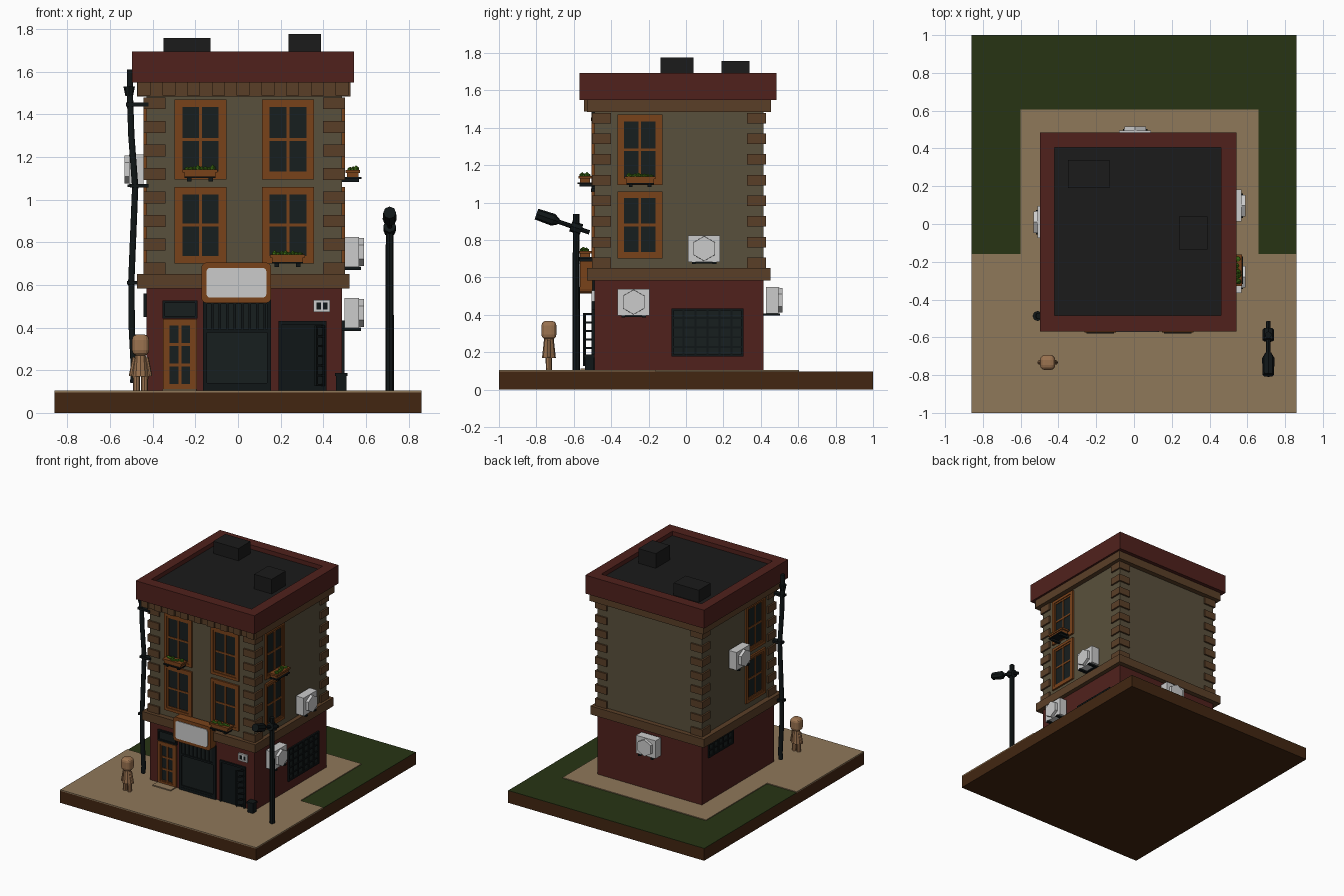
import bpy, bmesh, math, random
from mathutils import Vector, Matrix

if "Cube" in bpy.data.objects:
    bpy.data.objects.remove(bpy.data.objects["Cube"])
random.seed(4)

# Display colours (0-255), turned into linear values below
COL = dict(soil=(66, 38, 17), grass=(39, 52, 20), pave=(143, 120, 90), red=(80, 33, 28),
           wall=(89, 80, 60), trim=(90, 63, 39), wood=(121, 66, 26), glass=(23, 30, 30),
           dark=(16, 22, 23), roof=(27, 27, 27), white=(222, 222, 222), leaf=(58, 105, 18),
           skin=(155, 115, 80))
MATS = {}
for k, c in COL.items():
    MATS[k] = bpy.data.materials.new(k)
    MATS[k].diffuse_color = (*[v / 255 / 12.92 if v < 11 else ((v / 255 + .055) / 1.055) ** 2.4 for v in c], 1)


def finish(name, bm, mat, smooth=False):
    me = bpy.data.meshes.new(name)
    bmesh.ops.recalc_face_normals(bm, faces=bm.faces)
    for f in bm.faces:
        f.smooth = smooth
    bm.to_mesh(me)
    bm.free()
    me.materials.append(MATS[mat])
    ob = bpy.data.objects.new(name, me)
    bpy.context.collection.objects.link(ob)
    return ob


def boxes(name, mat, items):
    """One object from boxes given as (x0, x1, y0, y1, z0, z1)."""
    bm = bmesh.new()
    for x0, x1, y0, y1, z0, z1 in items:
        m = Matrix.Translation(((x0 + x1) / 2, (y0 + y1) / 2, (z0 + z1) / 2)) @ Matrix.Diagonal(
            (abs(x1 - x0), abs(y1 - y0), z1 - z0, 1))
        bmesh.ops.create_cube(bm, size=1, matrix=m)
    return finish(name, bm, mat)


def rods(name, mat, items, n=8):
    """One object from tapered rods given as (start, end, r0, r1)."""
    bm = bmesh.new()
    for a, b, r0, r1 in items:
        a, b = Vector(a), Vector(b)
        m = Matrix.Translation((a + b) / 2) @ (b - a).to_track_quat('Z', 'Y').to_matrix().to_4x4()
        bmesh.ops.create_cone(bm, cap_ends=True, segments=n, radius1=r0, radius2=r1,
                              depth=(b - a).length, matrix=m)
    return finish(name, bm, mat)


def blobs(name, mat, items):
    bm = bmesh.new()
    for p, s in items:
        bmesh.ops.create_icosphere(bm, subdivisions=1, radius=1,
                                   matrix=Matrix.Translation(p) @ Matrix.Diagonal((*s, 1)))
    return finish(name, bm, mat)


def bevel(ob, r, only_y=False):
    bm = bmesh.new()
    bm.from_mesh(ob.data)
    es = [e for e in bm.edges if not only_y or abs(e.verts[0].co.y - e.verts[1].co.y) > 1e-4]
    bmesh.ops.bevel(bm, geom=es, offset=r, segments=3, profile=.5, affect='EDGES')
    bm.to_mesh(ob.data)
    bm.free()


# Building faces: u runs along the wall, d is the distance out of it
X0, X1, Y0, Y1 = -.43, .488, -.49, .415


def pt(f, u, d, z):
    return {'front': (u, Y0 - d, z), 'back': (u, Y1 + d, z),
            'right': (X1 + d, u, z), 'left': (X0 - d, u, z)}[f]


def on(f, u0, u1, z0, z1, d0, d1):
    a, b = pt(f, u0, d0, z0), pt(f, u1, d1, z1)
    return (min(a[0], b[0]), max(a[0], b[0]), min(a[1], b[1]), max(a[1], b[1]), z0, z1)


def frame(f, u0, u1, z0, z1, t, d0, d1):
    return [on(f, u0, u0 + t, z0, z1, d0, d1), on(f, u1 - t, u1, z0, z1, d0, d1),
            on(f, u0 + t, u1 - t, z0, z0 + t, d0, d1), on(f, u0 + t, u1 - t, z1 - t, z1, d0, d1)]


def grid(f, u0, u1, z0, z1, cols, rows, t, d0, d1):
    us = [u0 + (u1 - u0) * i / cols for i in range(1, cols)]
    zs = [z0 + (z1 - z0) * i / rows for i in range(1, rows)]
    return [on(f, u - t, u + t, z0, z1, d0, d1) for u in us] + \
           [on(f, u0, u1, z - t, z + t, d0, d1 - .001) for z in zs]


def window(f, u0, u1, z0, z1):
    boxes(f + '_window_glass', 'glass', [on(f, u0 + .02, u1 - .02, z0 + .02, z1 - .02, -.01, .002)])
    boxes(f + '_window_frame', 'wood', frame(f, u0, u1, z0, z1, .022, -.01, .014) +
          frame(f, u0 + .022, u1 - .022, z0 + .022, z1 - .022, .014, -.01, .008) +
          grid(f, u0 + .03, u1 - .03, z0 + .03, z1 - .03, 2, 2, .007, -.01, .007))


def planter(f, u, z):
    w = .083
    boxes(f + '_planter_shelf', 'dark', [on(f, u - w + .01, u + w - .01, z, z + .008, 0, .09)] +
          [on(f, u + s * .05 - .01, u + s * .05 + .01, z - .015, z, 0, .08) for s in (-1, 1)])
    boxes(f + '_planter_box', 'wood', [on(f, u - w + .01, u + w - .01, z + .008, z + .028, .022, .078),
                                       on(f, u - w, u + w, z + .028, z + .042, .015, .085)])
    blobs(f + '_planter_leaves', 'leaf', [
        (pt(f, u - .06 + .017 * i, .05 + random.uniform(-.018, .018), z + .043),
         (.016, .016, random.uniform(.01, .022))) for i in range(8)])


def air_unit(f, u, z):
    """Air conditioner with stepped front, hexagonal fan cover and bracket."""
    w, h = .085, .142
    zc = z + h / 2
    boxes(f + '_air_unit', 'white', [on(f, u - w, u + w, z, z + h, .012, .08)])
    rods(f + '_air_unit_fan', 'white', [(pt(f, u, .075, zc), pt(f, u, .102, zc), .067, .066)], 6)
    boxes(f + '_air_unit_bracket', 'dark', [
        on(f, u + s * .055 - .01, u + s * .055 + .01, z - .012, z, 0, .088) for s in (-1, 1)] +
        [on(f, u - .065, u + .065, z - .008, z, 0, .02)])


# Ground slab, lawn and pavement
boxes('ground_slab', 'soil', [(-.86, .86, -1, 1, 0, .096)])
boxes('lawn', 'grass', [(-.86, .86, -.16, 1, .095, .098)])
boxes('pavement', 'pave', [(-.86, .86, -1, -.16, .095, .104), (-.6, .66, -.16, .605, .095, .104)])
boxes('door_step', 'pave', [(-.355, -.195, -.565, Y0, .1, .112)])

# Building body, bands and roof
boxes('ground_floor', 'red', [(X0, X1, Y0, Y1, .1, .59)])
boxes('upper_walls', 'wall', [(X0, X1, Y0, Y1, .64, 1.5)])
boxes('middle_band', 'trim', [(-.473, .522, -.53, .453, .583, .65)])
boxes('upper_cornice', 'trim', [(-.473, .527, -.53, .455, 1.483, 1.55)])
boxes('cornice_blocks', 'trim', [(x - .03, x + .03, -.546, -.52, 1.487, 1.55)
                                 for x in [-.44 + .116 * i for i in range(9)]])
PX0, PX1, PY0, PY1 = -.498, .543, -.57, .485
boxes('parapet', 'red', [(PX0, PX1, PY0, -.485, 1.548, 1.694), (PX0, PX1, .405, PY1, 1.548, 1.694),
                         (PX0, -.42, -.485, .405, 1.548, 1.694), (.46, PX1, -.485, .405, 1.548, 1.694)])
boxes('roof_deck', 'roof', [(-.43, .47, -.495, .415, 1.55, 1.66)])
boxes('roof_boxes', 'roof', [(-.35, -.13, .19, .34, 1.65, 1.757), (.237, .39, -.135, .04, 1.65, 1.776)])

# Corner stones, long blocks at every corner
boxes('corner_stones', 'trim', [
    (min(cx + sx * .013, cx - sx * .09), max(cx + sx * .013, cx - sx * .09),
     min(cy + sy * .013, cy - sy * .09), max(cy + sy * .013, cy - sy * .09), z - .028, z + .028)
    for cx, sx in ((X0, -1), (X1, 1)) for cy, sy in ((Y0, -1), (Y1, 1))
    for z in [.678 + .1105 * i for i in range(8)]])

# Upper windows with planters
for z0, z1 in ((.7, 1.06), (1.095, 1.47)):
    window('front', -.297, -.055, z0, z1)
    window('front', .112, .357, z0, z1)
    for side in ('left', 'right'):
        window(side, -.367, -.126, z0, z1)
planter('front', -.178, 1.1)
planter('front', .232, .7)
planter('right', -.245, 1.097)

# Air conditioners
air_unit('right', .097, .683)
air_unit('right', -.28, .397)
air_unit('left', .01, 1.07)
air_unit('back', .006, .407)

# Barred side windows
for f, u0, u1, z0, z1, c, r in (('right', -.077, .307, .177, .434, 6, 5), ('left', .03, .34, .45, .56, 5, 2)):
    boxes(f + '_barred_glass', 'glass', [on(f, u0, u1, z0, z1, -.01, .003)])
    boxes(f + '_window_bars', 'dark', frame(f, u0, u1, z0, z1, .012, 0, .012) +
          grid(f, u0, u1, z0, z1, c, r, .005, 0, .01))

# Wooden entrance door with fanlight
boxes('door_glass', 'glass', [on('front', -.345, -.2, .11, .43, 0, .004)])
boxes('door_frame', 'wood', frame('front', -.352, -.193, .105, .44, .022, 0, .014) +
      frame('front', -.33, -.215, .125, .42, .01, 0, .01) +
      grid('front', -.325, -.22, .13, .415, 2, 3, .007, 0, .009))
boxes('fanlight', 'glass', [on('front', -.345, -.2, .452, .52, 0, .005)])
boxes('fanlight_frame', 'dark', frame('front', -.355, -.19, .443, .528, .012, 0, .014))

# Shop window with slatted shutter
boxes('shop_glass', 'glass', [on('front', -.155, .145, .11, .52, 0, .004)])
boxes('shop_frame', 'dark', frame('front', -.165, .155, .105, .53, .02, 0, .014) +
      [on('front', -.15, .14, .12, .14, 0, .012), on('front', -.15, .14, .377, .392, 0, .014)] +
      [on('front', u - .006, u + .006, .385, .52, 0, .012) for u in [-.12 + .035 * i for i in range(8)]])

# Dark doorway with an open lattice gate
boxes('doorway', 'dark', [on('front', .19, .415, .105, .43, 0, .004)])
boxes('doorway_frame', 'dark', [on('front', .19, .205, .105, .43, 0, .014), on('front', .4, .415, .105, .43, 0, .014),
                                on('front', .205, .4, .415, .43, 0, .014)])
gate = boxes('lattice_gate', 'dark', [(a, a + .01, -.006, .006, .125, .41) for a in (0, .058)] +
             [(.01, .058, -.004, .004, z, z + .01) for z in [.125 + .0458 * i for i in range(7)]])
gate.location = (.408, -.494, 0)
gate.rotation_euler.z = math.radians(180 + 50)

# Meter box and waste bin
boxes('meter_box', 'white', frame('front', .355, .432, .472, .53, .012, 0, .015) +
      [on('front', .388, .399, .48, .52, 0, .014)])
boxes('meter_slots', 'dark', [on('front', .36, .428, .476, .526, 0, .008)])
boxes('waste_bin', 'dark', [(.46, .508, -.54, -.492, .104, .175), (.455, .513, -.545, -.49, .172, .187)])

# Blank sign board with rounded corners
bevel(boxes('sign_frame', 'wood', [(-.172, .155, -.568, -.5, .515, .705)]), .024, True)
bevel(boxes('sign_panel', 'white', [(-.148, .133, -.573, -.56, .54, .68)]), .018, True)

# Crooked drain pipe with hopper and clamps
path = [(-.505, 1.61), (-.507, 1.5), (-.5, 1.3), (-.482, 1.06), (-.5, .62), (-.498, .4), (-.487, .19), (-.492, .14)]
cu = bpy.data.curves.new('drain_pipe', 'CURVE')
cu.dimensions, cu.bevel_depth, cu.bevel_resolution, cu.use_fill_caps = '3D', .017, 1, True
sp = cu.splines.new('POLY')
sp.points.add(len(path) - 1)
for p, (x, z) in zip(sp.points, path):
    p.co = (x, -.487, z, 1)
cu.materials.append(MATS['dark'])
bpy.context.collection.objects.link(bpy.data.objects.new('drain_pipe', cu))
rods('pipe_hopper', 'dark', [((-.51, -.487, 1.485), (-.51, -.487, 1.53), .018, .027)])
boxes('pipe_clamps', 'dark', [(x - .022, X0 + .01, -.508, -.468, z - .009, z + .009)
                              for x, z in ((-.503, 1.445), (-.485, 1.065), (-.498, .61))])

# Street lamp with tilted arm
L, c = .711, Vector((.711, -.587, .865))
d = Vector((0, -.95, .33)).normalized()
rods('street_lamp', 'dark', [((L, -.587, .1), (L, -.587, .94), .02, .018),
                             (c - d * .075, c + d * .12, .012, .012),
                             (c - d * .03, c + d * .03, .03, .03),
                             (c + d * .1, c + d * .13, .016, .033), (c + d * .13, c + d * .225, .033, .03)])

# Simple standing figure with rounded blocky head
F, G = -.457, -.733
bevel(boxes('figure_head', 'skin', [(F - .04, F + .04, G - .04, G + .04, .268, .368)]), .026)
rods('figure_body', 'skin', [((F, G, .17), (F, G, .27), .037, .026)], 10)
rods('figure_limbs', 'skin', [((F + s * .019, G, .104), (F + s * .019, G, .19), .016, .018) for s in (-1, 1)] +
     [((F + s * .043, G, .172), (F + s * .026, G, .26), .012, .012) for s in (-1, 1)])

for m in bpy.data.materials:
    if m.users and not m.is_grease_pencil:
        m.use_nodes = True
        m.node_tree.nodes["Principled BSDF"].inputs["Base Color"].default_value = m.diffuse_color
